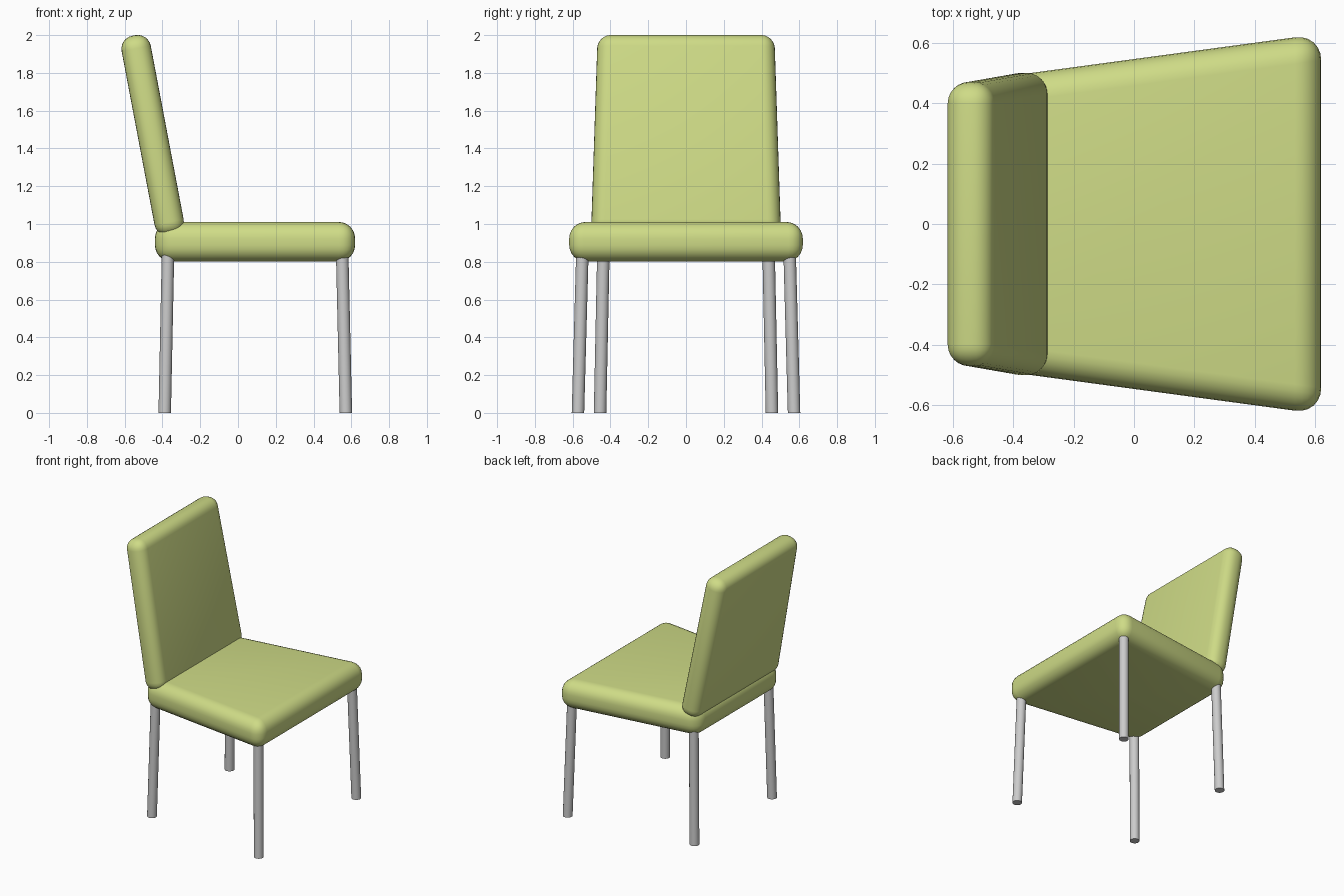
import bpy
import math
from mathutils import Vector, Matrix

if "Cube" in bpy.data.objects:
    bpy.data.objects.remove(bpy.data.objects["Cube"])

green = bpy.data.materials.new("green_upholstery")
green.diffuse_color = (0.62, 0.71, 0.24, 1)
green.use_nodes = True
green.node_tree.nodes["Principled BSDF"].inputs["Base Color"].default_value = green.diffuse_color


def cushion(name, size, location, tilt, bevel, taper):
    """Rounded box; taper(v) changes the half width of each corner."""
    bpy.ops.mesh.primitive_cube_add(size=1, location=location, rotation=(0, tilt, 0))
    ob = bpy.context.object
    ob.name = name
    for v in ob.data.vertices:
        v.co.y = math.copysign(taper(v.co), v.co.y)
        v.co.x *= size[0]
        v.co.z *= size[1]
    mod = ob.modifiers.new("rounded_edges", "BEVEL")
    mod.width = bevel
    mod.segments = 6
    mod.use_clamp_overlap = False
    bpy.ops.object.modifier_apply(modifier=mod.name)
    bpy.ops.object.shade_smooth()
    ob.data.materials.append(green)
    return ob


def leg(name, foot, top, radius=0.033):
    """Splayed tube, sheared so that its foot stays flat on the floor."""
    foot, top = Vector(foot), Vector(top)
    bpy.ops.mesh.primitive_cylinder_add(vertices=24, radius=radius, depth=1)
    ob = bpy.context.object
    ob.name = name
    for v in ob.data.vertices:
        c = foot.lerp(top, v.co.z + 0.5)
        v.co = (c.x + v.co.x, c.y + v.co.y, c.z)
    bpy.ops.object.shade_smooth_by_angle(angle=math.radians(40))


# Seat, wider at the front end (+x)
cushion("seat", (1.06, 0.21), (0.09, 0, 0.906), 0, 0.087,
        lambda c: 0.63 if c.x > 0 else 0.487)

# Leaning backrest, slightly narrower at the top
low, high = Vector((-0.352, 0, 0.942)), Vector((-0.552, 0, 1.998))
axis = high - low
cushion("backrest", (0.157, axis.length), (low + high) / 2,
        math.atan2(axis.x, axis.z), 0.07,
        lambda c: 0.468 if c.z > 0 else 0.503)

# Four splayed legs
for side, s in (("right", -1), ("left", 1)):
    leg("front_leg_" + side, (0.571, s * 0.572, 0), (0.551, s * 0.548, 0.87))
    leg("back_leg_" + side, (-0.388, s * 0.455, 0), (-0.37, s * 0.437, 0.87))
